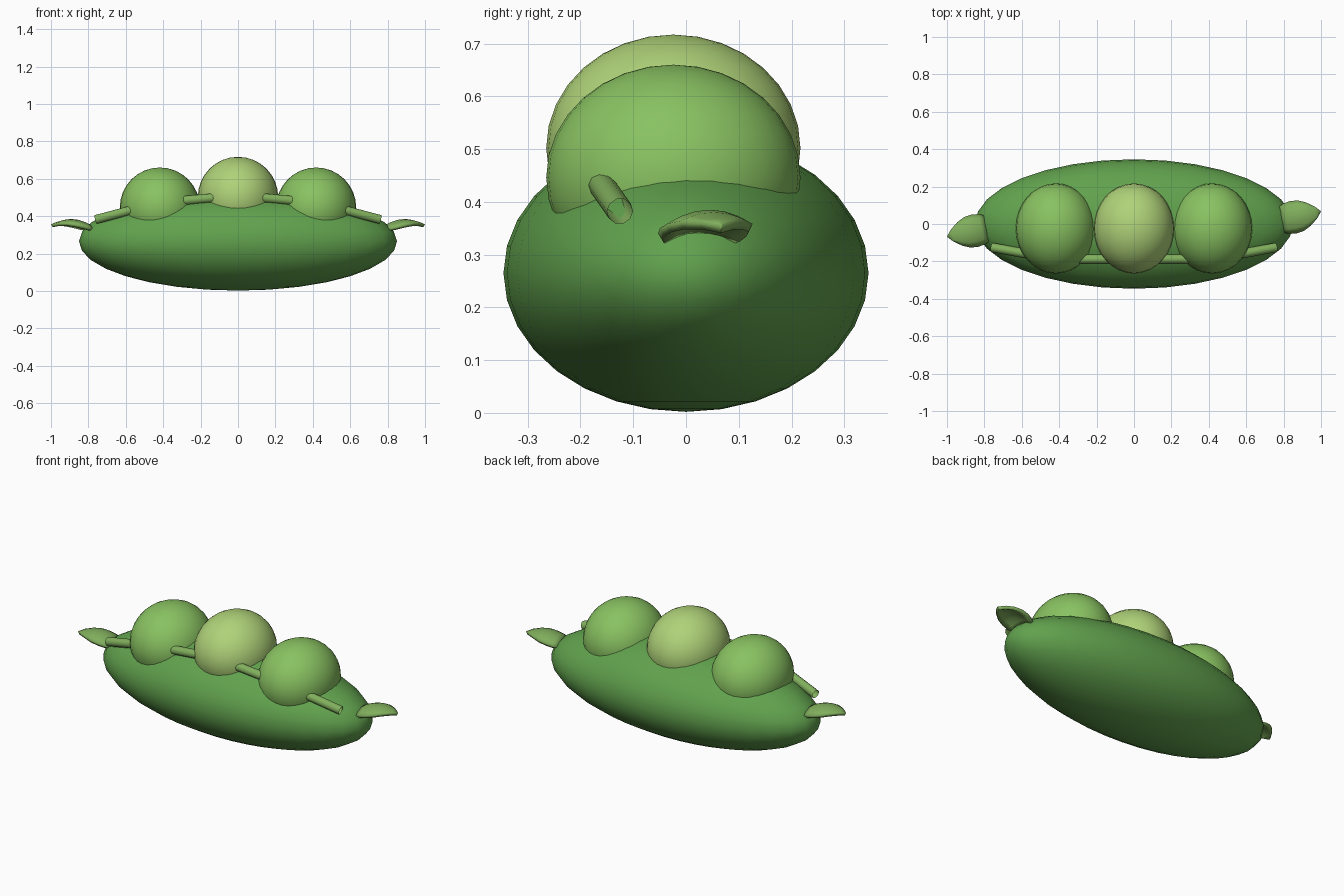
import bpy, bmesh, math
from mathutils import Matrix, Vector

if "Cube" in bpy.data.objects:
    bpy.data.objects.remove(bpy.data.objects["Cube"])


def mat(name, rgb):
    m = bpy.data.materials.new(name)
    m.diffuse_color = (*rgb, 1)
    m.use_nodes = True
    m.node_tree.nodes["Principled BSDF"].inputs["Base Color"].default_value = m.diffuse_color
    return m


POD = mat("pod_green", (0.12, 0.36, 0.075))
PEA = mat("pea_green", (0.25, 0.54, 0.12))
PALE = mat("pale_pea_green", (0.43, 0.65, 0.19))
TRIM = mat("trim_green", (0.22, 0.43, 0.11))


def ellipsoid(name, loc, radii, material):
    bpy.ops.mesh.primitive_uv_sphere_add(segments=32, ring_count=16, radius=1, location=loc)
    ob = bpy.context.object
    ob.name = name
    ob.scale = radii
    bpy.ops.object.transform_apply(location=False, rotation=False, scale=True)
    bpy.ops.object.shade_smooth()
    ob.data.materials.append(material)
    return ob


# Pod body and three peas
ellipsoid("pod", (0, 0, 0.265), (0.85, 0.346, 0.263), POD)
ellipsoid("middle_pea", (0, -0.024, 0.502), (0.215, 0.241, 0.215), PALE)
for name, x in (("left_pea", -0.418), ("right_pea", 0.418)):
    ellipsoid(name, (x, -0.024, 0.446), (0.214, 0.241, 0.214), PEA)

# Seam tube along the front of the peas, with open ends
curve = bpy.data.curves.new("front_seam", "CURVE")
curve.dimensions = "3D"
curve.bevel_depth = 0.025
curve.bevel_resolution = 3
path = [(-0.76, -0.125, 0.382), (-0.42, -0.188, 0.472), (0, -0.188, 0.51),
        (0.42, -0.188, 0.472), (0.76, -0.125, 0.382)]
spline = curve.splines.new("POLY")
spline.points.add(len(path) - 1)
for p, co in zip(spline.points, path):
    p.co = (*co, 1)
seam = bpy.data.objects.new("front_seam", curve)
bpy.context.collection.objects.link(seam)
curve.materials.append(TRIM)


# Arched leaf blade: (distance along, half width, height) per station
STATIONS = [(0, 0.070, 0.352), (0.03, 0.083, 0.367), (0.07, 0.088, 0.380),
            (0.11, 0.083, 0.385), (0.15, 0.064, 0.380), (0.19, 0.034, 0.368),
            (0.218, 0.003, 0.357)]


def leaf(name, turn):
    bm = bmesh.new()
    rot = Matrix.Rotation(math.radians(12), 4, "Z")
    spin = Matrix.Rotation(turn, 4, "Z")
    rows = []
    for d, w, z in STATIONS:
        row = []
        for i in range(7):
            v = i / 3 - 1
            p = rot @ Vector((d, v * w, 0)) + Vector((0.785, 0.022, z - 0.03 * (v * w / 0.088) ** 2))
            row.append(bm.verts.new(spin @ p))
        rows.append(row)
    for a, b in zip(rows, rows[1:]):
        for i in range(6):
            bm.faces.new((a[i], b[i], b[i + 1], a[i + 1]))
    me = bpy.data.meshes.new(name)
    bm.to_mesh(me)
    bm.free()
    ob = bpy.data.objects.new(name, me)
    bpy.context.collection.objects.link(ob)
    me.materials.append(TRIM)
    sol = ob.modifiers.new("thickness", "SOLIDIFY")
    sol.thickness = 0.018
    sol.offset = -1
    bpy.context.view_layer.objects.active = ob
    bpy.ops.object.select_all(action="DESELECT")
    ob.select_set(True)
    bpy.ops.object.shade_smooth_by_angle(angle=math.radians(40))


leaf("right_leaf", 0)
leaf("left_leaf", math.pi)
